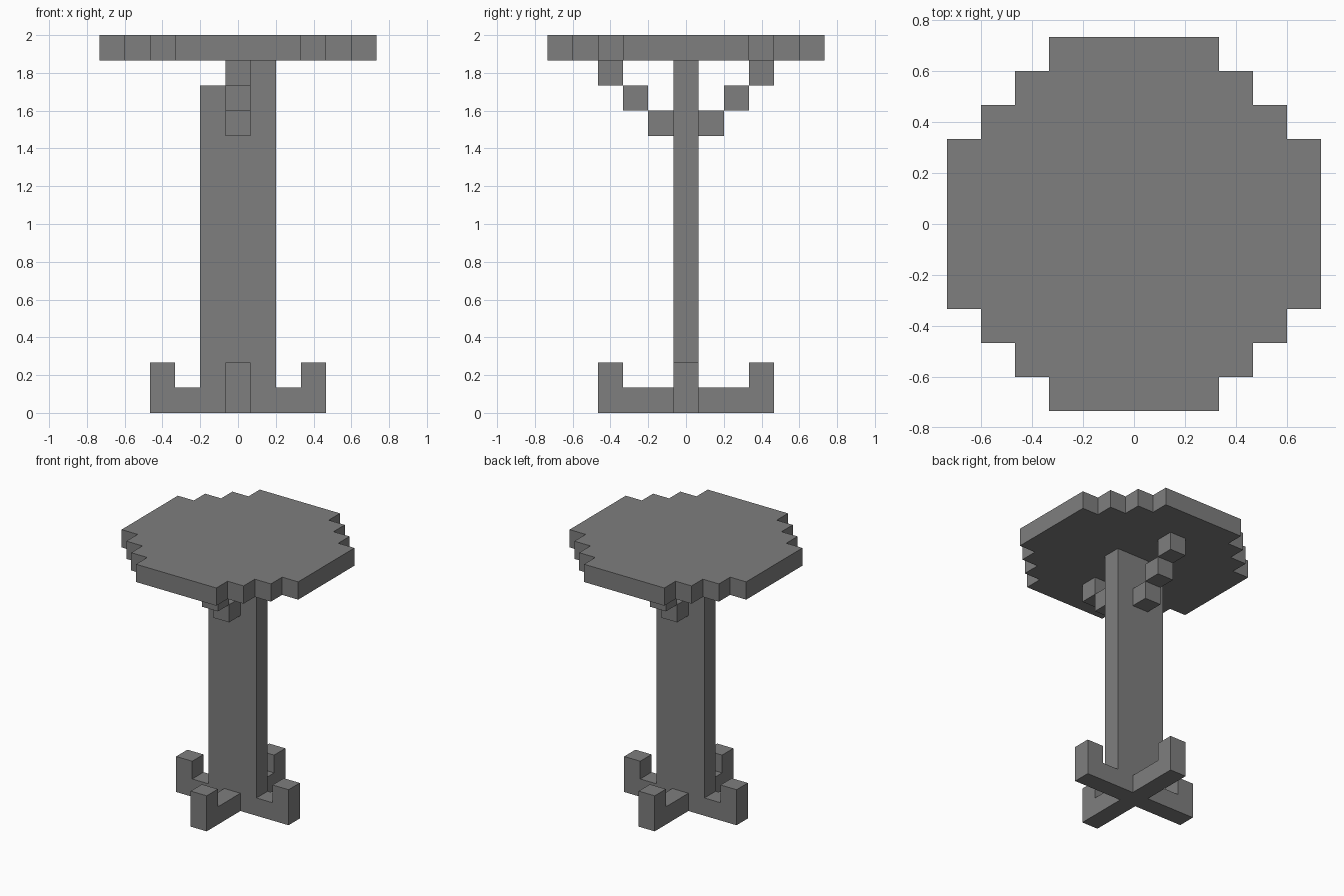
import bpy
import bmesh
import math
from mathutils import Matrix, Vector

cube = bpy.data.objects.get("Cube")
if cube:
    bpy.data.objects.remove(cube, do_unlink=True)

U = 2 / 15  # one block; the table is 15 blocks tall

grey = bpy.data.materials.new("mid grey")
grey.use_nodes = True
GREY = (0.21, 0.21, 0.21, 1)
grey.diffuse_color = GREY
grey.node_tree.nodes["Principled BSDF"].inputs["Base Color"].default_value = GREY


def prism(bm, outline, offset, depth):
    """Extrude an outline of 3D points along depth, all in blocks."""
    face = bm.faces.new([bm.verts.new((Vector(p) + Vector(offset)) * U) for p in outline])
    out = bmesh.ops.extrude_face_region(bm, geom=[face])
    moved = [v for v in out["geom"] if isinstance(v, bmesh.types.BMVert)]
    bmesh.ops.translate(bm, verts=moved, vec=Vector(depth) * U)


def finish(name, bm, turn=0):
    """Turn the mesh about the vertical axis and make it an object."""
    bmesh.ops.rotate(bm, verts=bm.verts, cent=(0, 0, 0),
                     matrix=Matrix.Rotation(math.radians(turn), 3, "Z"))
    bmesh.ops.recalc_face_normals(bm, faces=bm.faces)
    mesh = bpy.data.meshes.new(name)
    bm.to_mesh(mesh)
    bm.free()
    mesh.materials.append(grey)
    bpy.context.collection.objects.link(bpy.data.objects.new(name, mesh))


def upright(name, profile, turn=0):
    """A one-block-thick part from an x-z profile."""
    bm = bmesh.new()
    prism(bm, [(x, 0, z) for x, z in profile], (0, -0.5, 0), (0, 1, 0))
    finish(name, bm, turn)


# Stepped round table top: one quadrant of the outline, turned four times
quadrant = [(5.5, -2.5), (5.5, 2.5), (4.5, 2.5), (4.5, 3.5),
            (3.5, 3.5), (3.5, 4.5), (2.5, 4.5)]
outline = []
for k in range(4):
    spin = Matrix.Rotation(k * math.pi / 2, 3, "Z")
    outline += [spin @ Vector((x, y, 0)) for x, y in quadrant]
bm = bmesh.new()
prism(bm, outline, (0, 0, 14), (0, 0, 1))
finish("table_top", bm)

# Flat column with a one-block notch under the top
upright("column", [(-1.5, 0), (1.5, 0), (1.5, 14), (-0.5, 14), (-0.5, 13), (-1.5, 13)])

# Four L-shaped feet; the side feet start at the wide faces of the column
for name, turn, start in (("left_foot", 0, 1.5), ("back_foot", 90, 0.5),
                          ("right_foot", 180, 1.5), ("front_foot", 270, 0.5)):
    upright(name, [(start, 0), (3.5, 0), (3.5, 2), (2.5, 2), (2.5, 1), (start, 1)], turn)

# Front and back braces: three blocks climbing diagonally to the top
for name, turn in (("back_brace", 90), ("front_brace", 270)):
    bm = bmesh.new()
    for i in range(3):
        square = [(0, 0, 0), (1, 0, 0), (1, 1, 0), (0, 1, 0)]
        prism(bm, square, (0.5 + i, -0.5, 11 + i), (0, 0, 1))
    finish(name, bm, turn)
